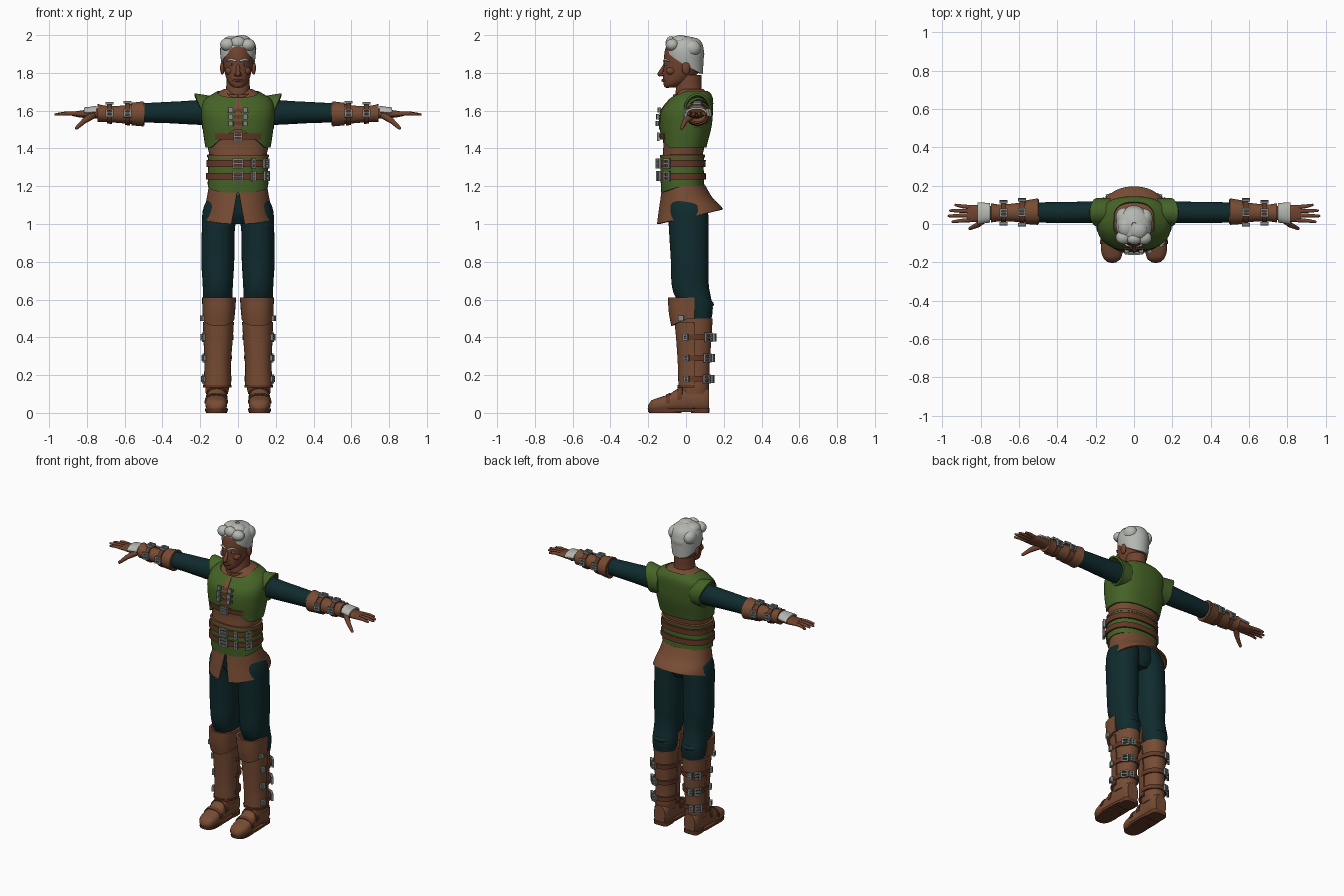
import bpy, bmesh, math
from mathutils import Vector, Matrix

if "Cube" in bpy.data.objects:
    bpy.data.objects.remove(bpy.data.objects["Cube"])
pi = math.pi

def mat(name, r, g, b):
    m = bpy.data.materials.new(name)
    m.diffuse_color = (r, g, b, 1)
    m.use_nodes = True
    m.node_tree.nodes["Principled BSDF"].inputs["Base Color"].default_value = m.diffuse_color
    return m

LEATHER = mat("brown leather", .185, .072, .034)
STRAP = mat("dark leather", .125, .040, .020)
SKIN = mat("skin", .165, .056, .028)
LIP = mat("lip", .11, .03, .018)
GREEN = mat("green cloth", .060, .125, .020)
TEAL = mat("teal cloth", .005, .024, .027)
HAIR = mat("silver hair", .46, .48, .44)
METAL = mat("steel", .22, .25, .24)

def finish(name, bm, m, mirror=False, thick=0):
    me = bpy.data.meshes.new(name)
    bm.to_mesh(me)
    bm.free()
    me.materials.append(m)
    ob = bpy.data.objects.new(name, me)
    bpy.context.collection.objects.link(ob)
    if thick:
        ob.modifiers.new("Solidify", 'SOLIDIFY').thickness = thick
    if mirror:
        ob.modifiers.new("Mirror", 'MIRROR').use_mirror_merge = False
    return ob

def at(prof, t):
    """Smooth interpolation of a profile table of (t, centre a, centre b, radius a, radius b)."""
    t = min(max(t, prof[0][0]), prof[-1][0])
    i = max(k for k in range(len(prof) - 1) if prof[k][0] <= t)
    p, q = prof[i], prof[i + 1]
    o, r = prof[max(i - 1, 0)], prof[min(i + 2, len(prof) - 1)]
    h = q[0] - p[0]
    u = (t - p[0]) / h
    out = []
    for k in range(1, 5):
        m0 = (q[k] - o[k]) / (q[0] - o[0]) * h
        m1 = (r[k] - p[k]) / (r[0] - p[0]) * h
        out.append((2*u**3 - 3*u*u + 1) * p[k] + (u**3 - 2*u*u + u) * m0
                   + (3*u*u - 2*u**3) * q[k] + (u**3 - u*u) * m1)
    return out

def spot(prof, t, th, off, axis, p):
    ca, cb, ra, rb = at(prof, t)
    c, s = math.cos(th), math.sin(th)
    a = ca + max(ra + off, .001) * math.copysign(abs(c) ** (2 / p), c)
    b = cb + max(rb + off, .001) * math.copysign(abs(s) ** (2 / p), s)
    return {'z': (a, b, t), 'x': (t, a, b), 'y': (b, t, a)}[axis]

def bridge(bm, rings, n):
    for r0, r1 in zip(rings, rings[1:]):
        for j in range(n):
            k = (j + 1) % len(r0)
            bm.faces.new((r0[j], r0[k], r1[k], r1[j]))

def shell(name, prof, m, lo=None, hi=None, off=0, a0=-pi/2, a1=3*pi/2, gap=0, thick=0,
          axis='z', p=2.0, n=40, rows=14, mirror=False):
    """Wrap a skin round a profile; solid with end caps unless a thickness is given."""
    lo = prof[0][0] if lo is None else lo
    hi = prof[-1][0] if hi is None else hi
    val = lambda f, th: f(th) if callable(f) else f
    closed = a1 - a0 > 2*pi - .001 and not gap
    bm = bmesh.new()
    rings = []
    for i in range(rows + 1):
        u = i / rows
        g = gap * (1 - u)
        row = []
        for j in range(n if closed else n + 1):
            th = a0 + g + (a1 - a0 - 2*g) * j / n
            t = val(lo, th) * (1 - u) + val(hi, th) * u
            row.append(bm.verts.new(spot(prof, t, th, off, axis, p)))
        rings.append(row)
    bridge(bm, rings, n)
    if not thick:
        bm.faces.new(rings[0][::-1])
        bm.faces.new(rings[-1])
    return finish(name, bm, m, mirror, thick)

def limb(name, pts, m, mirror=False, n=12):
    """Round-ended tube through (x, y, z, radius) points."""
    ps = [Vector(q[:3]) for q in pts]
    d0, d1 = (ps[1] - ps[0]).normalized(), (ps[-1] - ps[-2]).normalized()
    arc = [math.radians(a) for a in (80, 55, 28)]
    path = [(ps[0] - d0 * pts[0][3] * math.sin(a), pts[0][3] * math.cos(a), d0) for a in arc]
    for i, q in enumerate(pts):
        d = (ps[min(i + 1, len(ps) - 1)] - ps[max(i - 1, 0)]).normalized()
        path.append((ps[i], q[3], d))
    path += [(ps[-1] + d1 * pts[-1][3] * math.sin(a), pts[-1][3] * math.cos(a), d1) for a in arc[::-1]]
    side = d0.orthogonal()
    bm = bmesh.new()
    rings = []
    for c, r, d in path:
        u = (side - d * side.dot(d)).normalized()
        v = d.cross(u)
        rings.append([bm.verts.new(c + r * (u * math.cos(2*pi*j/n) + v * math.sin(2*pi*j/n)))
                      for j in range(n)])
    bridge(bm, rings, n)
    bm.faces.new(rings[0][::-1])
    bm.faces.new(rings[-1])
    return finish(name, bm, m, mirror)

def blob(name, loc, size, m, mirror=False):
    bm = bmesh.new()
    bmesh.ops.create_icosphere(bm, subdivisions=3, radius=1,
                               matrix=Matrix.Translation(loc) @ Matrix.Diagonal((*size, 1)))
    return finish(name, bm, m, mirror)

def buckle(name, prof, t, th, off, w, h, axis='z', p=2.0, mirror=False):
    """Rectangular frame with a prong, lying on the wrapped surface."""
    rot = Matrix.Rotation(th + pi/2, 4, 'Z') if axis == 'z' else Matrix.Rotation(th - pi, 4, 'X')
    mx = Matrix.Translation(spot(prof, t, th, off, axis, p)) @ rot
    b = .009
    bm = bmesh.new()
    for x, z, sx, sz in ((-w/2, 0, b, h), (w/2, 0, b, h), (0, h/2, w + b, b),
                         (0, -h/2, w + b, b), (0, 0, w, b)):
        bmesh.ops.create_cube(bm, size=1, matrix=mx @ Matrix.Translation((x, -.003, z))
                              @ Matrix.Diagonal((sx, .014, sz, 1)))
    return finish(name, bm, METAL, mirror)

front = lambda th: max(0, -math.sin(th))

# Torso, vest, waist cloth and belts
torso = [(1.15, 0, -.015, .15, .105), (1.25, 0, -.02, .15, .105), (1.34, 0, -.02, .148, .105),
         (1.42, 0, -.01, .163, .11), (1.52, 0, -.002, .177, .126), (1.60, 0, .006, .182, .125),
         (1.66, 0, .028, .165, .103), (1.69, 0, .035, .12, .085), (1.715, 0, .03, .075, .06)]
P = 2.4
shell("torso", torso, LEATHER, p=P, rows=24)
shell("vest", torso, GREEN, lambda t: 1.405 + .1 * (max(0, 1 - 1.25 * abs(math.cos(t))) if math.sin(t) < 0 else 0),
      lambda t: 1.705 - .035 * front(t)**2, .012, thick=.012, p=P, n=64, rows=18)
shell("vest_armhole", [(.12, .065, 1.595, .068, .08), (.23, .06, 1.597, .078, .095)], GREEN, .12,
      lambda t: .19 + .04 * max(0, math.sin(t)), thick=.012, axis='x', mirror=True)
shell("waist_cloth", torso, GREEN, lambda t: 1.2 - .035 * front(t), 1.36, .01, thick=.012, p=P)
shell("waist_trim", torso, LEATHER, 1.352, 1.366, .013, thick=.012, p=P, rows=3)
for z in (1.32, 1.253):
    shell("belt", torso, STRAP, z - .018, z + .018, .02, thick=.01, p=P, rows=3)
    for th, w in ((-pi/2, .05), (-1.155, .014), (-.6, .03)):
        buckle("belt_buckle", torso, z, th, .025, w, .044, p=P)
shell("chest_strap", torso, STRAP, 1.448, 1.478, .016, -pi/2 - .65, -pi/2 + .65, thick=.01, p=P, rows=3)
buckle("chest_buckle", torso, 1.463, -pi/2, .02, .04, .036, p=P)
shell("vest_placket", torso, LEATHER, 1.5, 1.665, .016, -pi/2 - .045, -pi/2 + .045, thick=.008, p=P, n=4)
for z in (1.603, 1.568, 1.533):
    shell("vest_tab", torso, STRAP, z - .009, z + .009, .019, -pi/2 - .22, -pi/2 + .22, thick=.008, p=P, n=10, rows=2)
    for s in (-1, 1):
        buckle("vest_clasp", torso, z, -pi/2 + s * .13, .022, .014, .018, p=P)

# Flared skirt with a front split
skirt = [(1.0, 0, .03, .195, .186), (1.08, 0, .026, .178, .170), (1.14, 0, .0025, .165, .137),
         (1.22, 0, -.015, .151, .11)]
shell("skirt", skirt, LEATHER, lambda t: 1.04 + .04 * math.sin(t), 1.205, gap=.17, thick=.01, p=2.1, n=56)

# Trousers
leg = [(.50, .105, .075, .07, .06), (.56, .105, .06, .078, .082), (.62, .107, .035, .078, .095),
       (.68, .107, .022, .08, .098), (.80, .107, .02, .087, .1), (.95, .105, .015, .087, .104),
       (1.08, .095, .01, .09, .105), (1.15, .08, 0, .072, .09)]
shell("trouser_leg", leg, TEAL, p=2.2, rows=24, mirror=True)
shell("trouser_seat", [(1.0, 0, .015, .07, .075), (1.05, 0, .01, .13, .1), (1.17, 0, -.01, .14, .1)], TEAL)
for z, r in ((.525, .062), (.575, .07)):
    blob("knee_fold", (.105, .078, z), (r, r, .03), TEAL, True)

# Boots: shaft, shin plate, knee cuff, straps, foot and sole
shaft = [(.10, .112, .045, .058, .072), (.14, .110, .045, .064, .077), (.25, .108, .045, .062, .08),
         (.40, .105, .045, .07, .09), (.50, .103, .043, .075, .098)]
shell("boot_shaft", shaft, LEATHER, p=2.2, rows=18, mirror=True)
shell("shin_plate", shaft, LEATHER, .135, .48, .008, -pi, 0, thick=.012, p=2.3, rows=12, mirror=True)
shell("shin_plate_hem", shaft, STRAP, .135, .147, .012, -pi, 0, thick=.01, p=2.3, rows=2, mirror=True)
knee = [(.45, .104, .02, .08, .096), (.53, .102, .022, .086, .113), (.61, .1, .022, .09, .118)]
shell("knee_cuff", knee, LEATHER, lambda t: .46 + .04 * (1 - front(t)), .61, 0, -pi - .15, .15,
      thick=.014, p=2.4, rows=8, mirror=True)
buckle("knee_buckle", knee, .5, -.35, .004, .02, .02, p=2.4, mirror=True)
for z in (.40, .29, .18):
    shell("boot_strap", shaft, STRAP, z - .014, z + .014, .011, -.45, pi + .2, thick=.01, p=2.2, rows=3, mirror=True)
    buckle("boot_buckle", shaft, z, .75, .013, .036, .04, p=2.2, mirror=True)
    buckle("boot_stud", shaft, z, -.42, .014, .02, .024, p=2.2, mirror=True)
    buckle("boot_strap_end", shaft, z, 1.3, .016, .02, .034, p=2.2, mirror=True)
foot = [(-.2, .03, .113, .012, .02), (-.188, .036, .113, .027, .04), (-.15, .042, .115, .037, .055),
        (-.09, .052, .115, .047, .057), (-.04, .068, .113, .062, .052), (.02, .078, .112, .072, .052),
        (.10, .078, .11, .072, .05), (.122, .07, .11, .06, .04)]
shell("foot", foot, LEATHER, axis='y', p=2.5, n=32, rows=20, mirror=True)
shell("toe_band", foot, STRAP, -.105, -.085, .005, -pi/2, pi/2, thick=.008, axis='y', p=2.5, rows=3, mirror=True)
shell("ankle_band", foot, STRAP, -.045, -.02, .005, -pi/2, pi/2, thick=.008, axis='y', p=2.5, rows=3, mirror=True)
shell("sole", [(.006, .114, -.04, .059, .16), (.022, .114, -.04, .061, .163)], STRAP, p=2.7, rows=2, mirror=True)
shell("heel", [(0, .111, .075, .052, .048), (.025, .111, .075, .052, .05)], STRAP, p=4, rows=2, mirror=True)
shell("sole_pad", [(0, .114, -.11, .054, .085), (.01, .114, -.11, .056, .088)], STRAP, p=2.7, rows=2, mirror=True)

# Sleeves and bracers
shell("sleeve", [(.14, .065, 1.595, .058, .068), (.20, .063, 1.591, .056, .066), (.30, .06, 1.59, .056, .06),
                 (.40, .06, 1.59, .055, .055), (.51, .06, 1.588, .052, .051)], TEAL, axis='x', mirror=True)
bracer = [(.495, .065, 1.583, .064, .061), (.56, .062, 1.582, .056, .054), (.61, .06, 1.58, .049, .047),
          (.70, .058, 1.583, .044, .043), (.745, .058, 1.588, .05, .048)]
shell("bracer", bracer, LEATHER, axis='x', mirror=True)
shell("bracer_cuff", bracer, LEATHER, .5, .565, .006, thick=.01, axis='x', rows=5, mirror=True)
for x in (.585, .68):
    shell("bracer_strap", bracer, STRAP, x - .013, x + .013, .008, thick=.008, axis='x', rows=3, mirror=True)
    for th in (.15, pi/2, pi - .1):
        buckle("bracer_buckle", bracer, x, th, .011, .032, .034, 'x', mirror=True)

# Hands
palm = [(.72, .058, 1.587, .032, .03), (.76, .058, 1.585, .038, .025), (.83, .055, 1.582, .045, .019),
        (.87, .055, 1.582, .042, .012)]
shell("palm", palm, SKIN, axis='x', p=2.3, mirror=True)
shell("hand_plate", palm, HAIR, .75, .815, .014, .15, pi - .15, thick=.01, axis='x', p=2.3, rows=5, mirror=True)
for y0, y1, x in ((.021, .012, .945), (.045, .042, .965), (.067, .070, .957), (.087, .099, .93)):
    limb("finger", [(.85, y0, 1.583, .012), ((x + .87) / 2, (y0 + y1) / 2, 1.585, .01), (x, y1, 1.58, .007)], SKIN, True)
limb("thumb", [(.77, .035, 1.575, .02), (.815, -.005, 1.545, .014), (.855, -.023, 1.508, .009)], SKIN, True)

# Neck and collar
neck = [(1.64, 0, .03, .09, .085), (1.70, 0, .015, .066, .07), (1.79, 0, .02, .06, .062)]
shell("neck", neck, SKIN)
shell("collar", neck, LEATHER, 1.645, lambda t: 1.705 - .02 * front(t), .014, thick=.012, gap=.12)

# Head, face and ears
head = [(1.722, 0, -.085, .022, .025), (1.737, 0, -.068, .043, .05), (1.77, 0, -.043, .061, .078),
        (1.82, 0, -.02, .074, .099), (1.88, 0, -.014, .08, .103), (1.94, 0, -.01, .074, .094),
        (1.975, 0, -.005, .045, .06)]
shell("head", head, SKIN, rows=24)
limb("nose", [(0, -.111, 1.842, .009), (0, -.138, 1.794, .013)], SKIN)
blob("nostril", (.011, -.127, 1.79), (.009, .012, .008), SKIN, True)
limb("mouth", [(-.022, -.112, 1.759, .006), (0, -.122, 1.76, .008), (.022, -.112, 1.759, .006)], LIP)
blob("chin", (0, -.098, 1.738), (.024, .02, .018), SKIN)
blob("cheekbone", (.045, -.078, 1.81), (.024, .028, .022), SKIN, True)
blob("eye", (.033, -.106, 1.845), (.014, .008, .006), HAIR, True)
blob("iris", (.033, -.111, 1.845), (.005, .005, .005), LIP, True)
limb("eyebrow", [(.013, -.117, 1.864, .006), (.036, -.111, 1.871, .006), (.058, -.093, 1.864, .004)], HAIR, True)
blob("ear", (.083, .0, 1.825), (.012, .022, .034), SKIN, True)

# Swept hair: a cap with rounded locks
cap = [(1.78, 0, .03, .066, .058), (1.85, 0, -.002, .087, .094), (1.92, 0, -.006, .094, .1),
       (1.965, 0, -.006, .08, .087), (1.985, 0, -.005, .052, .06), (1.994, 0, -.005, .012, .014)]
shell("hair_cap", cap, HAIR, lambda t: 1.795 + .12 * ((1 - math.sin(t)) / 2) ** 1.5, thick=.012, n=48, rows=18)
for x, y, z, sx, sy, sz in ((-.055, -.07, 1.95, .04, .036, .035), (.0, -.078, 1.96, .04, .03, .034),
                            (.05, -.072, 1.948, .042, .036, .033), (.02, -.03, 1.968, .05, .05, .032),
                            (-.04, -.015, 1.96, .045, .055, .034), (.055, .03, 1.93, .042, .05, .045),
                            (-.055, .035, 1.925, .04, .05, .045), (0, .055, 1.9, .06, .042, .06)):
    blob("hair_lock", (x, y, z), (sx, sy, sz), HAIR)

# Bake modifiers and smooth while keeping hard edges
bpy.ops.object.select_all(action='SELECT')
bpy.context.view_layer.objects.active = bpy.context.selected_objects[0]
bpy.ops.object.convert(target='MESH')
bpy.ops.object.shade_smooth_by_angle(angle=math.radians(40))
